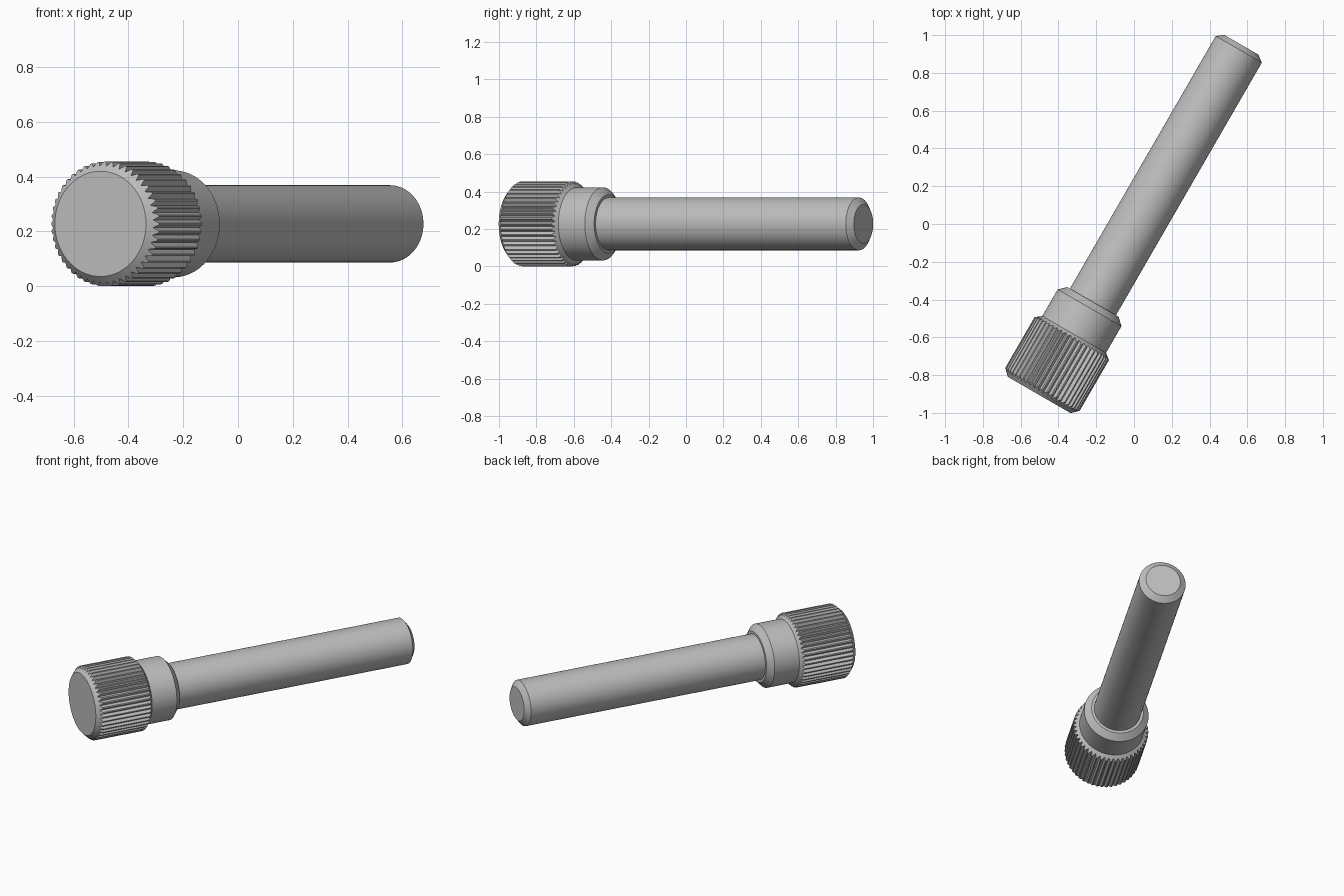
import bpy
import bmesh
from math import cos, sin, tau, radians

cube = bpy.data.objects.get("Cube")
if cube:
    bpy.data.objects.remove(cube, do_unlink=True)

# One plain metal colour
metal = bpy.data.materials.new("grey_metal")
metal.use_nodes = True
colour = (0.52, 0.52, 0.52, 1)
metal.diffuse_color = colour
metal.node_tree.nodes["Principled BSDF"].inputs["Base Color"].default_value = colour

TILT = radians(30)    # the pin points back and to its left
OFFSET = 0.018        # sideways shift of the axis
HEIGHT = 0.2275       # axis height, equal to the head radius


def loft(name, rings, start_cap=False, end_cap=False):
    """Join rings of (angle, radius, position along axis) into one skin."""
    bm = bmesh.new()
    loops = [[bm.verts.new((r * cos(a), s, r * sin(a))) for a, r, s in ring]
             for ring in rings]
    n = len(loops[0])
    for low, high in zip(loops, loops[1:]):
        for i in range(n):
            j = (i + 1) % n
            bm.faces.new((low[j], low[i], high[i], high[j]))
    if start_cap:
        bm.faces.new(loops[0])
    if end_cap:
        bm.faces.new(loops[-1][::-1])
    mesh = bpy.data.meshes.new(name)
    bm.to_mesh(mesh)
    bm.free()
    mesh.materials.append(metal)
    obj = bpy.data.objects.new(name, mesh)
    bpy.context.collection.objects.link(obj)
    obj.rotation_euler.z = -TILT
    obj.location = (OFFSET * cos(TILT), -OFFSET * sin(TILT), HEIGHT)
    bpy.ops.object.select_all(action="DESELECT")
    obj.select_set(True)
    bpy.context.view_layer.objects.active = obj
    bpy.ops.object.shade_smooth_by_angle(angle=radians(25))
    return obj


def circles(profile, sides=96):
    """Plain round rings from (radius, position) pairs."""
    return [[(tau * i / sides, r, s) for i in range(sides)] for r, s in profile]


# Knurled head: V grooves cut through two chamfers
TEETH = 48
CREST, ROOT = 0.2275, 0.211
FACE, NECK = 0.192, 0.195


def knurl_ring(crest, root):
    """Each tooth has a narrow land and one groove bottom."""
    ring = []
    for k in range(TEETH):
        for step, (r, s) in ((-0.12, crest), (0.12, crest), (0.5, root)):
            ring.append((tau * (k + step) / TEETH, r, s))
    return ring


def on_chamfer(r, inner, s_inner, s_crest):
    return r, s_inner + (s_crest - s_inner) * (r - inner) / (CREST - inner)


front = (FACE, -1.035, -1.0)
back = (NECK, -0.665, -0.69)
loft("knurled_head", [
    knurl_ring(front[:2], front[:2]),
    knurl_ring(on_chamfer(CREST, *front), on_chamfer(ROOT, *front)),
    knurl_ring(on_chamfer(CREST, *back), on_chamfer(ROOT, *back)),
    knurl_ring(back[:2], back[:2]),
], start_cap=True)

# Collar with a chamfered shoulder closing onto the shaft
SHAFT = 0.141
loft("collar", circles([(NECK, -0.665), (NECK, -0.502),
                        (0.157, -0.466), (SHAFT, -0.466)]))

# Shaft with a chamfered tip
loft("shaft", circles([(SHAFT, -0.466), (SHAFT, 1.078), (0.104, 1.106)]),
     end_cap=True)
